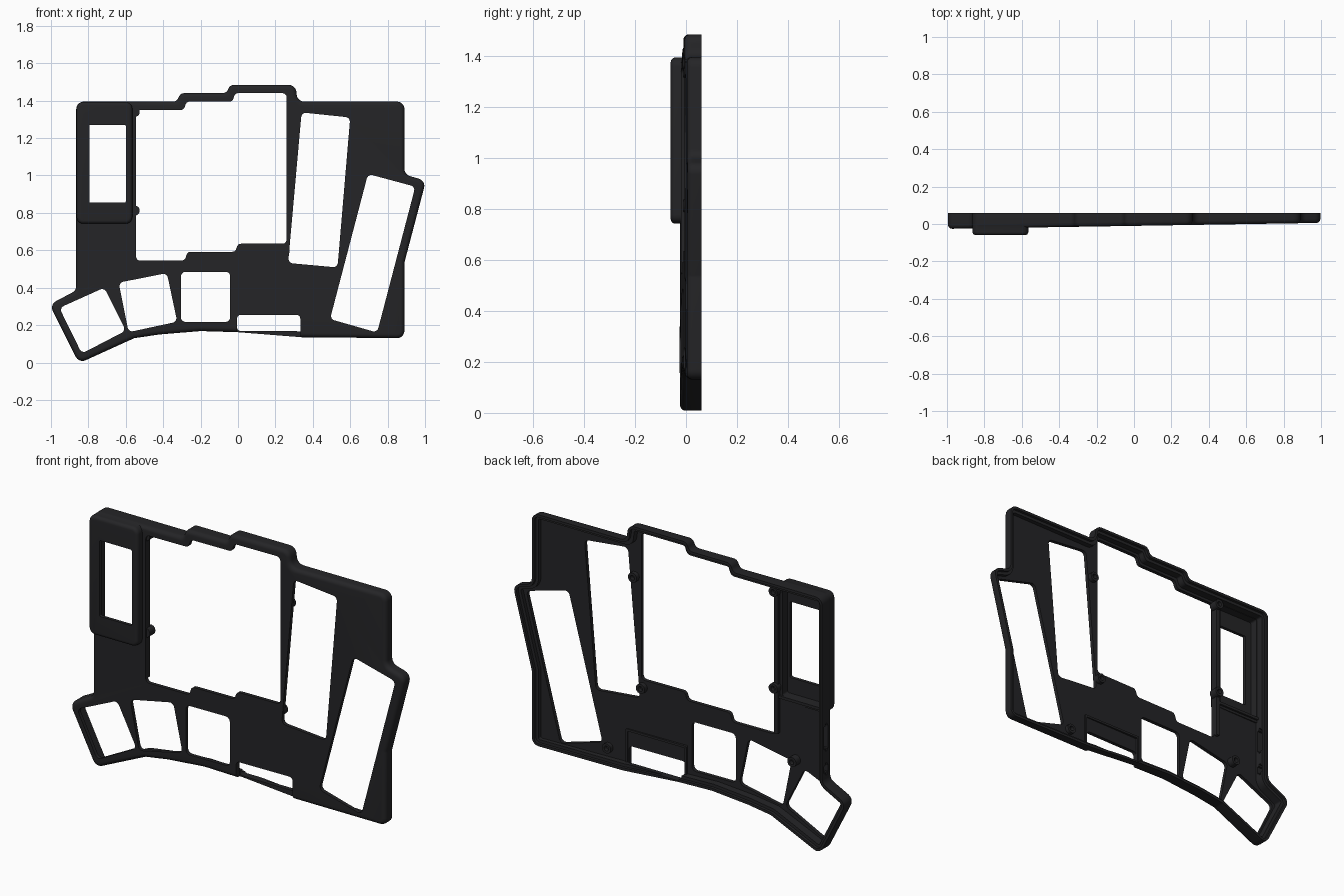
import bpy, bmesh, math
from mathutils import Vector

if "Cube" in bpy.data.objects:
    bpy.data.objects.remove(bpy.data.objects["Cube"])

black = bpy.data.materials.new("matte_black")
black.diffuse_color = (0.018, 0.018, 0.02, 1)
black.use_nodes = True
black.node_tree.nodes["Principled BSDF"].inputs["Base Color"].default_value = black.diffuse_color

def front(d=0.0):
    """Depth of the slightly tilted front plane, shifted back by d."""
    return lambda x: -0.010 + 0.016 * x + d

def flat(y):
    return lambda x: y

def rounded(poly, d, r, seg=5):
    """Inset a counter-clockwise (x, z) polygon by d and round every corner."""
    p = [Vector(q) for q in poly]
    n = len(p)
    off = []
    for i in range(n):
        a, b = (p[i] - p[i - 1]).normalized(), (p[(i + 1) % n] - p[i]).normalized()
        na, nb = Vector((-a.y, a.x)), Vector((-b.y, b.x))
        off.append(p[i] + (na + nb) * d / (1 + na.dot(nb)))
    out = []
    for i in range(n):
        q, u, v = off[i], off[i - 1] - off[i], off[(i + 1) % n] - off[i]
        turn = math.pi - u.angle(v)
        convex = (-u).x * v.y - (-u).y * v.x > 0
        rr = max(r - d, 0.006) if convex else r + d
        t = min(rr * math.tan(turn / 2), 0.47 * min(u.length, v.length))
        rr = t / math.tan(turn / 2)
        u.normalize()
        v.normalize()
        c = q + (u + v).normalized() * math.hypot(t, rr)
        s, e = q + u * t - c, q + v * t - c
        for k in range(seg + 1):
            f = k / seg
            w = (s * math.sin((1 - f) * turn) + e * math.sin(f * turn)) / math.sin(turn)
            out.append(c + w)
    return out

def loft(name, poly, r, rings):
    """Closed solid through a list of (inset, depth function) rings."""
    bm = bmesh.new()
    loops = [[bm.verts.new((q.x, y(q.x), q.y)) for q in rounded(poly, d, r)] for d, y in rings]
    for a, b in zip(loops, loops[1:]):
        for i in range(len(a)):
            j = (i + 1) % len(a)
            bm.faces.new((a[i], a[j], b[j], b[i]))
    bm.faces.new(loops[0])
    bm.faces.new(loops[-1])
    bmesh.ops.recalc_face_normals(bm, faces=bm.faces)
    me = bpy.data.meshes.new(name)
    bm.to_mesh(me)
    bm.free()
    ob = bpy.data.objects.new(name, me)
    bpy.context.collection.objects.link(ob)
    me.materials.append(black)
    return ob

def rect(x0, x1, z0, z1):
    return [(x0, z0), (x1, z0), (x1, z1), (x0, z1)]

def combine(ob, tool, op):
    m = ob.modifiers.new("bool", 'BOOLEAN')
    m.operation, m.object, m.solver = op, tool, 'EXACT'
    bpy.context.view_layer.objects.active = ob
    bpy.ops.object.modifier_apply(modifier=m.name)
    bpy.data.objects.remove(tool)

def cut(poly, r, y0=-0.2, y1=0.2):
    combine(case, loft("cutter", poly, r, [(0, flat(y0)), (0, flat(y1))]), 'DIFFERENCE')

def fillet(size):
    """Rings of a quarter-round edge: (inset, depth)."""
    return [(size * (1 - math.cos(k * math.pi / 10)), size * (1 - math.sin(k * math.pi / 10)))
            for k in range(6)]

# case shell: inner floor, wall, back lip, outer wall, rounded front edge
outline = [(-0.865, 1.395), (-0.865, 0.385), (-1.008, 0.31), (-0.85, -0.004), (-0.555, 0.13),
           (-0.42, 0.15), (-0.2, 0.168), (0.0, 0.162), (0.34, 0.135), (0.89, 0.13), (0.89, 0.535),
           (1.005, 0.972), (0.89, 1.005), (0.89, 1.395), (0.318, 1.395), (0.308, 1.484),
           (-0.045, 1.484), (-0.06, 1.44), (-0.31, 1.44), (-0.325, 1.395)]
rings = [(0.030, front(0.02)), (0.030, flat(0.045)), (0.014, flat(0.045)),
         (0.014, flat(0.06)), (0.0, flat(0.06))]
rings += [(d, front(y)) for d, y in fillet(0.022)]
case = loft("case_shell", outline, 0.04, rings)

# raised screen bezel, hollow from behind
bezel = loft("bezel", rect(-0.863, -0.565, 0.742, 1.393), 0.035,
             [(0, flat(0.004))] + [(d, flat(-0.06 + y)) for d, y in fillet(0.018)])
combine(case, bezel, 'UNION')
cut(rect(-0.833, -0.585, 0.77, 1.363), 0.01, -0.042, 0.04)

# openings through the face
cut(rect(-0.795, -0.6, 0.855, 1.27), 0.003)                       # screen window
cut([(-0.545, 1.35), (-0.545, 0.545), (-0.285, 0.545), (-0.27, 0.592), (-0.015, 0.592),
     (0.0, 0.635), (0.26, 0.635), (0.26, 1.44), (-0.015, 1.44), (-0.03, 1.395),
     (-0.275, 1.395), (-0.29, 1.35)], 0.022)                      # stepped key field
for quad in ([(0.34, 1.337), (0.268, 0.532), (0.532, 0.508), (0.6, 1.31)],
             [(0.695, 1.008), (0.492, 0.232), (0.744, 0.16), (0.948, 0.94)],
             [(-0.955, 0.292), (-0.835, 0.048), (-0.6, 0.17), (-0.715, 0.4)],
             [(-0.638, 0.427), (-0.585, 0.162), (-0.325, 0.218), (-0.38, 0.478)],
             rect(-0.305, -0.042, 0.217, 0.485)):                 # key columns and thumb keys
    cut(quad, 0.025)
cut(rect(-0.005, 0.333, 0.168, 0.255), 0.02)                      # edge key
cut(rect(-0.005, 0.333, 0.08, 0.23), 0.004, -0.1, 0.022)

# connector ports in the left wall
for z0, z1 in ((0.55, 0.70), (0.42, 0.485)):
    bm = bmesh.new()
    bmesh.ops.create_cube(bm, size=1)
    bmesh.ops.scale(bm, vec=(0.06, 0.036, z1 - z0), verts=bm.verts)
    bmesh.ops.translate(bm, vec=(-0.865, 0.026, (z0 + z1) / 2), verts=bm.verts)
    bmesh.ops.bevel(bm, geom=[e for e in bm.edges if abs(e.verts[0].co.x - e.verts[1].co.x) > 0.01],
                    offset=0.012, segments=4, affect='EDGES')
    me = bpy.data.meshes.new("port")
    bm.to_mesh(me)
    bm.free()
    tool = bpy.data.objects.new("port_cutter", me)
    bpy.context.collection.objects.link(tool)
    combine(case, tool, 'DIFFERENCE')

# inside ribs beside the screen and around the edge key
for name, box, y1 in (("screen_rib", rect(-0.570, -0.546, 0.56, 1.37), 0.02),
                      ("screen_sill", rect(-0.84, -0.57, 0.755, 0.770), 0.015),
                      ("edge_key_rib_top", rect(-0.017, 0.35, 0.335, 0.347), 0.022),
                      ("edge_key_rib_left", rect(-0.017, -0.006, 0.18, 0.34), 0.022),
                      ("edge_key_rib_right", rect(0.339, 0.35, 0.16, 0.34), 0.022)):
    loft(name, box, 0.002, [(0, front(0.012)), (0, flat(y1))])

# screw bosses with blind holes
for i, (x, z) in enumerate(((0.298, 1.19), (0.25, 0.595), (0.455, 0.215),
                            (-0.552, 0.812), (-0.552, 1.34), (-0.665, 0.44))):
    loft(f"screw_boss_{i + 1}", rect(x - 0.026, x + 0.026, z - 0.026, z + 0.026), 0.026,
         [(0, front(0.008)), (0, flat(0.038)), (0.013, flat(0.038)), (0.013, flat(0.016))])

# smooth rounded edges, keep creases crisp
bpy.ops.object.select_all(action='SELECT')
bpy.context.view_layer.objects.active = case
bpy.ops.object.shade_smooth_by_angle(angle=math.radians(30))
